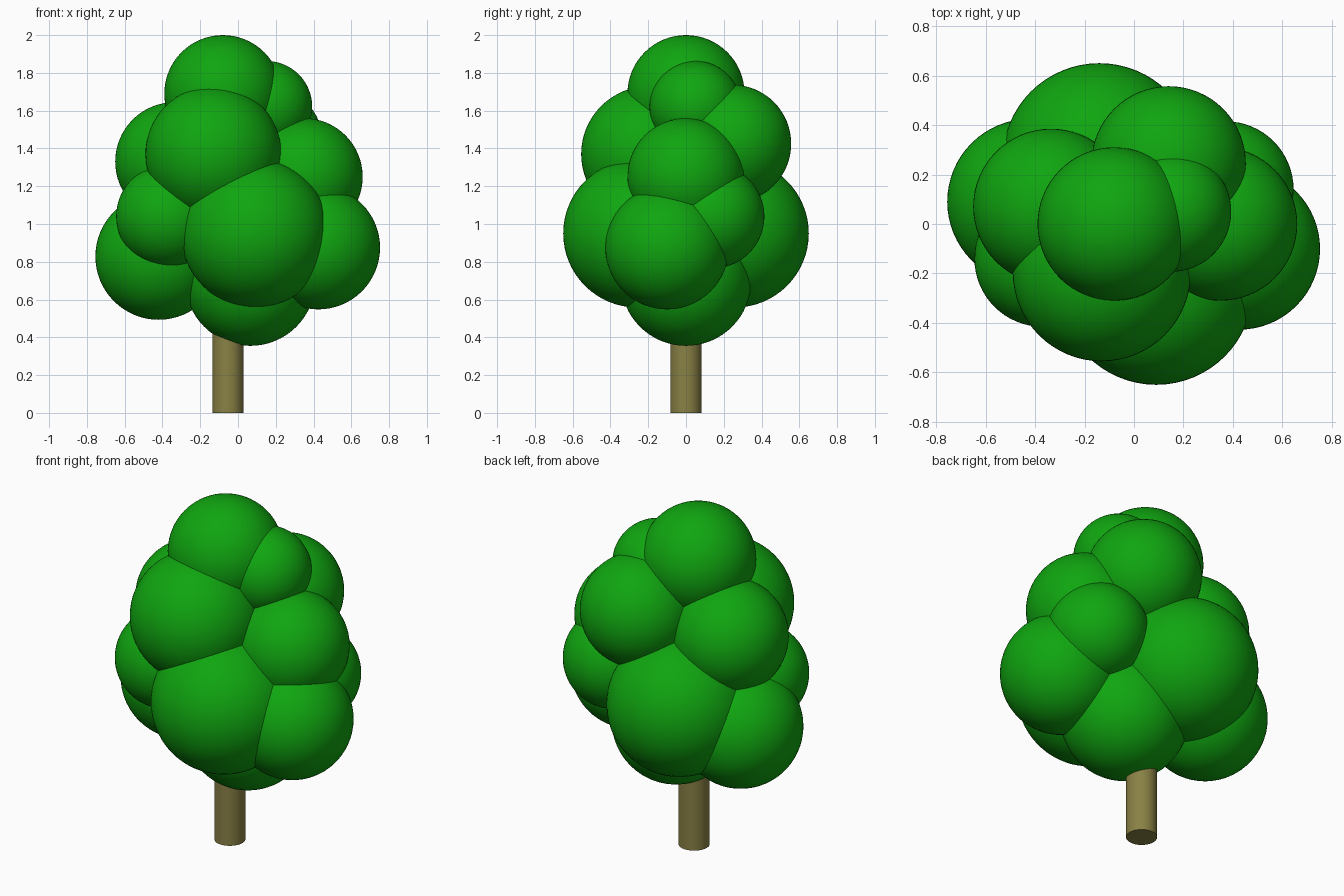
import bpy

if "Cube" in bpy.data.objects:
    bpy.data.objects.remove(bpy.data.objects["Cube"])


def material(name, rgb):
    m = bpy.data.materials.new(name)
    m.diffuse_color = (*rgb, 1)
    m.use_nodes = True
    m.node_tree.nodes["Principled BSDF"].inputs["Base Color"].default_value = m.diffuse_color
    return m


leaf_green = material("leaf green", (0.005, 0.38, 0.005))
bark_brown = material("bark brown", (0.25, 0.22, 0.06))


def finish(name, mat):
    ob = bpy.context.object
    ob.name = name
    ob.data.materials.append(mat)
    bpy.ops.object.shade_smooth_by_angle()


# Trunk, running up into the crown
bpy.ops.mesh.primitive_cylinder_add(vertices=48, radius=0.083, depth=0.8,
                                    location=(-0.053, 0, 0.4))
finish("trunk", bark_brown)

# Leaf clumps: x, y, z, radius
clumps = {
    "top": (-0.08, 0, 1.69, 0.31),
    "top_right": (0.15, 0.05, 1.62, 0.243),
    "upper_front": (-0.13, -0.195, 1.37, 0.36),
    "upper_back": (0.14, 0.245, 1.425, 0.312),
    "upper_left": (-0.335, 0.07, 1.33, 0.315),
    "upper_right": (0.35, 0, 1.25, 0.31),
    "middle_left": (-0.37, -0.14, 1.04, 0.275),
    "middle_right": (0.37, 0.14, 1.04, 0.275),
    "lower_front": (0.09, -0.258, 0.95, 0.392),
    "lower_back": (-0.14, 0.258, 0.95, 0.392),
    "lower_left": (-0.42, 0.09, 0.828, 0.335),
    "lower_right": (0.425, -0.1, 0.875, 0.327),
    "bottom": (0.065, 0, 0.70, 0.345),
}
for name, (x, y, z, r) in clumps.items():
    bpy.ops.mesh.primitive_uv_sphere_add(segments=64, ring_count=32, radius=r,
                                         location=(x, y, z))
    finish("leaf_clump_" + name, leaf_green)
